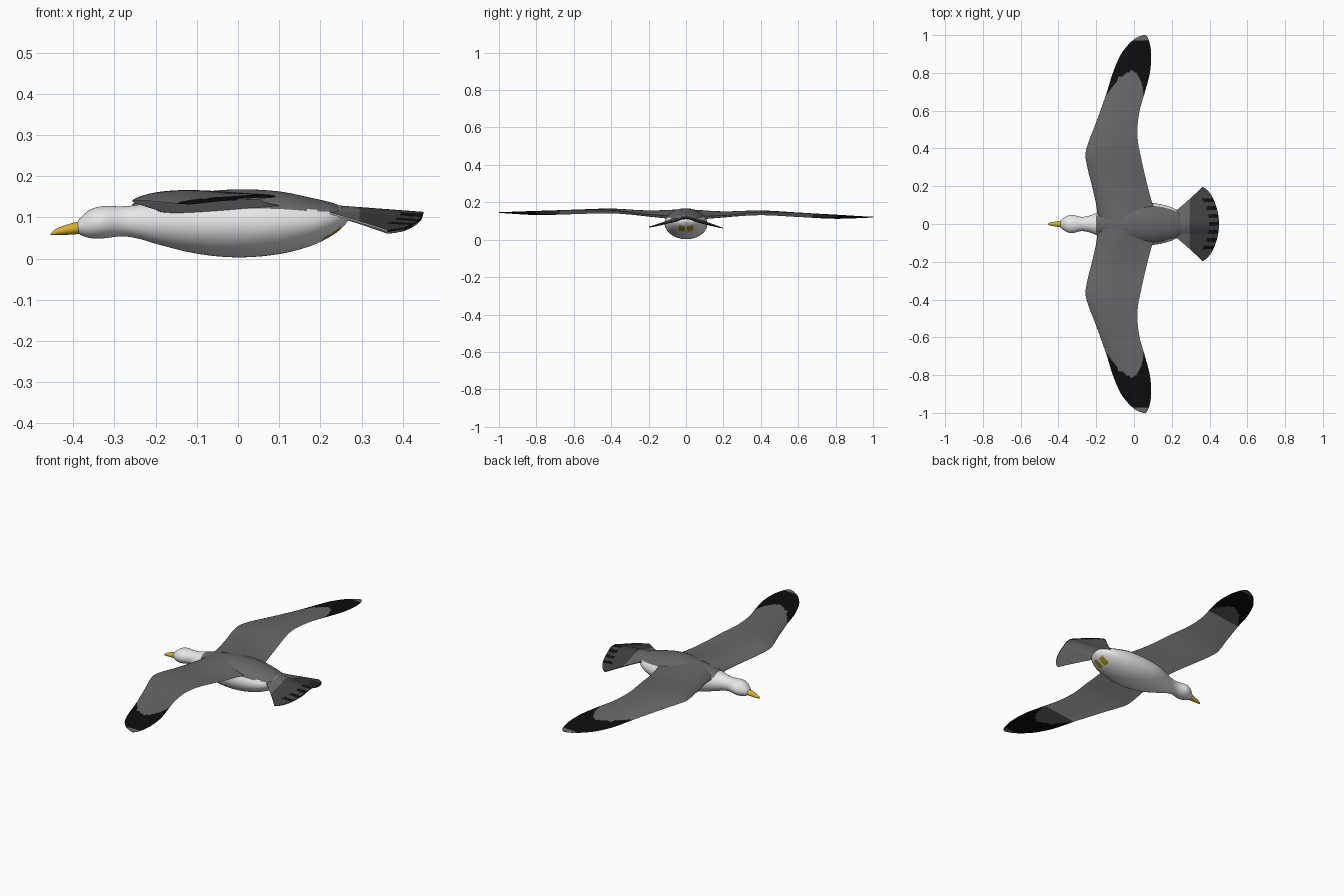
import bpy, bmesh, math

if "Cube" in bpy.data.objects:
    bpy.data.objects.remove(bpy.data.objects["Cube"])

COLOURS = {
    "white": (0.80, 0.80, 0.80), "underwing_white": (0.62, 0.62, 0.62),
    "mantle_grey": (0.135, 0.135, 0.135), "tail_grey": (0.05, 0.05, 0.05),
    "black": (0.004, 0.004, 0.004), "beak_yellow": (0.70, 0.44, 0.03),
    "foot_yellow": (0.45, 0.29, 0.02),
}
NAMES = list(COLOURS)
WHITE, UNDER, GREY, TAIL, BLACK, BEAK, FOOT = range(7)
MATS = []
for n in NAMES:
    m = bpy.data.materials.new(n)
    m.diffuse_color = (*COLOURS[n], 1)
    m.use_nodes = True
    m.node_tree.nodes["Principled BSDF"].inputs["Base Color"].default_value = m.diffuse_color
    MATS.append(m)

ROLL = 0.0125  # slight bank of the whole bird


def curve(points, x):
    """Smooth interpolation of each column through rows (x, a, b, ...)."""
    n = len(points)
    i = max(0, min(n - 2, sum(p[0] <= x for p in points) - 1))
    p, q = points[i], points[i + 1]
    a, b = points[max(i - 1, 0)], points[min(i + 2, n - 1)]
    h = q[0] - p[0]
    t = max(0, min(1, (x - p[0]) / h))
    out = []
    for k in range(1, len(p)):
        m0 = (q[k] - a[k]) / (q[0] - a[0]) * h
        m1 = (b[k] - p[k]) / (b[0] - p[0]) * h
        out.append((2*t**3 - 3*t*t + 1) * p[k] + (t**3 - 2*t*t + t) * m0
                   + (3*t*t - 2*t**3) * q[k] + (t**3 - t*t) * m1)
    return out


def loft(name, rings, rule):
    """Skin closed rings; rule(centre, ring_no, side_no) gives the colour."""
    bm = bmesh.new()
    rows = [[bm.verts.new((x, y, z - ROLL * y)) for x, y, z in r] for r in rings]
    n = len(rows[0])
    for i in range(len(rows) - 1):
        for j in range(n):
            k = (j + 1) % n
            f = bm.faces.new((rows[i][j], rows[i][k], rows[i+1][k], rows[i+1][j]))
            f.material_index = rule(f.calc_center_median(), i, j)
    for r, i in ((rows[0], 0), (rows[-1], len(rows) - 2)):
        f = bm.faces.new(r)
        f.material_index = rule(f.calc_center_median(), i, 0)
    bmesh.ops.recalc_face_normals(bm, faces=bm.faces)
    me = bpy.data.meshes.new(name)
    bm.to_mesh(me)
    bm.free()
    ob = bpy.data.objects.new(name, me)
    bpy.context.collection.objects.link(ob)
    for m in MATS:
        me.materials.append(m)
    bpy.ops.object.select_all(action='DESELECT')
    ob.select_set(True)
    bpy.context.view_layer.objects.active = ob
    bpy.ops.object.shade_smooth_by_angle(angle=math.radians(50))
    return ob


def oval_rings(profile, steps, sides):
    """Oval sections along x from rows (x, bottom, top, half width)."""
    x0, x1 = profile[0][0], profile[-1][0]
    rings = []
    for i in range(steps + 1):
        x = (x0 + x1) / 2 - (x1 - x0) / 2 * math.cos(math.pi * i / steps)
        lo, hi, w = curve(profile, x)
        rings.append([(x, w * math.cos(a), (lo + hi) / 2 + (hi - lo) / 2 * math.sin(a))
                      for a in (2 * math.pi * j / sides for j in range(sides))])
    return rings


# Body, neck and head, with grey back and folded feet
BODY = [(-0.395, 0.070, 0.080, 0.006), (-0.385, 0.059, 0.096, 0.022),
        (-0.36, 0.050, 0.118, 0.040), (-0.33, 0.049, 0.127, 0.049),
        (-0.28, 0.054, 0.127, 0.038), (-0.24, 0.048, 0.131, 0.043),
        (-0.20, 0.036, 0.140, 0.058), (-0.10, 0.012, 0.160, 0.098),
        (0.00, 0.003, 0.168, 0.113), (0.10, 0.011, 0.163, 0.111),
        (0.18, 0.032, 0.147, 0.095), (0.23, 0.057, 0.135, 0.072),
        (0.255, 0.077, 0.123, 0.045), (0.268, 0.094, 0.106, 0.010)]


def body_rule(c, i, j):
    if 0.205 < c.x < 0.25 and c.z < 0.09 and 0.006 < abs(c.y) < 0.038:
        return FOOT
    if -0.2 < c.x < 0.245 and c.z > 0.122 - 0.06 * max(0, c.x - 0.1):
        return GREY
    return WHITE


loft("body", oval_rings(BODY, 110, 72), body_rule)

# Beak
BILL = [(-0.455, 0.057, 0.061, 0.003), (-0.44, 0.057, 0.073, 0.009),
        (-0.41, 0.058, 0.084, 0.014), (-0.385, 0.060, 0.090, 0.018),
        (-0.37, 0.064, 0.088, 0.018)]
loft("beak", oval_rings(BILL, 16, 24), lambda c, i, j: BEAK)

# Wing planform rows (span, leading x, trailing x)
PLAN = [(0.02, -0.19, 0.13), (0.10, -0.20, 0.10), (0.20, -0.222, 0.072),
        (0.30, -0.247, 0.049), (0.37, -0.257, 0.034), (0.43, -0.242, 0.022),
        (0.50, -0.215, 0.018), (0.60, -0.178, 0.030), (0.70, -0.143, 0.058),
        (0.80, -0.112, 0.084), (0.90, -0.068, 0.091), (0.96, -0.020, 0.082),
        (0.99, 0.020, 0.071), (1.00, 0.050, 0.062)]
# Wing section rows (span, leading z, trailing z, upper bulge, lower bulge)
LIFT = [(0.02, 0.113, 0.125, 0.045, -0.012), (0.20, 0.123, 0.132, 0.028, -0.004),
        (0.40, 0.136, 0.152, 0.019, 0.002), (0.60, 0.129, 0.151, 0.014, 0.002),
        (0.80, 0.122, 0.144, 0.010, 0.002), (1.00, 0.131, 0.134, 0.003, -0.001)]
CHORD, SPAN = 32, 90


def wing_rings(side):
    rings = []
    for i in range(SPAN + 1):
        y = 0.02 + 0.98 * math.sin(math.pi / 2 * i / SPAN)
        lead, trail = curve(PLAN, y)
        zl, zt, up, low = curve(LIFT, y)
        ring = []
        for j in range(2 * CHORD):
            k = j if j <= CHORD else 2 * CHORD - j
            t = (1 - math.cos(math.pi * k / CHORD)) / 2
            bulge = up if j <= CHORD else low
            shape = math.sin(math.pi * t ** 0.65)
            ring.append((lead + (trail - lead) * t, side * y,
                         zl + (zt - zl) * t + bulge * shape))
        rings.append(ring)
    return rings


def wing_rule(c, i, j):
    y, upper = abs(c.y), j < CHORD
    lead, trail = curve(PLAN, y)
    t = max(0, min(1, (c.x - lead) / (trail - lead)))
    if y > 0.97:
        return GREY
    if y > 0.68 + 0.13 * math.sin(math.pi * t):
        # grey notch in the dark tip near the leading edge
        return GREY if 0.72 < y < 0.78 and 0.2 < t < 0.5 else BLACK
    if not upper:
        # grey band beside the dark tip
        return GREY if y > 0.67 else UNDER
    return WHITE if t > 0.985 and 0.25 < y < 0.62 else GREY


for side, label in ((-1, "near_wing"), (1, "far_wing")):
    loft(label, wing_rings(side), wing_rule)

# Fanned tail, drooping to both sides
ROWS, COLS = 40, 80


def tail_rings():
    rings = []
    for i in range(ROWS + 1):
        v = i / ROWS
        ring = []
        for j in range(2 * COLS):
            upper = j < COLS
            k = j if upper else 2 * COLS - 1 - j
            u = -1 + 2 * k / (COLS - 1)
            tip = 0.45 - 0.065 * abs(u) ** 2 - 0.022 * abs(u) ** 10
            x = 0.19 + (tip - 0.19) * v
            y = u * (0.05 + 0.147 * v ** 1.15)
            z = 0.131 - 0.075 * (x - 0.19) - 0.27 * abs(y) * min(1, abs(y) / 0.05)
            ring.append((x, y, z + (0.002 if upper else -0.002)))
        rings.append(ring)
    return rings


def tail_rule(c, i, j):
    if j >= COLS:
        return UNDER
    v = i / ROWS
    if v > 0.78 and abs(c.y) < 0.14 and math.sin(c.y * 150 + 1.5) > 0.1:
        return BLACK
    return GREY if c.x < 0.295 else TAIL


loft("tail", tail_rings(), tail_rule)
